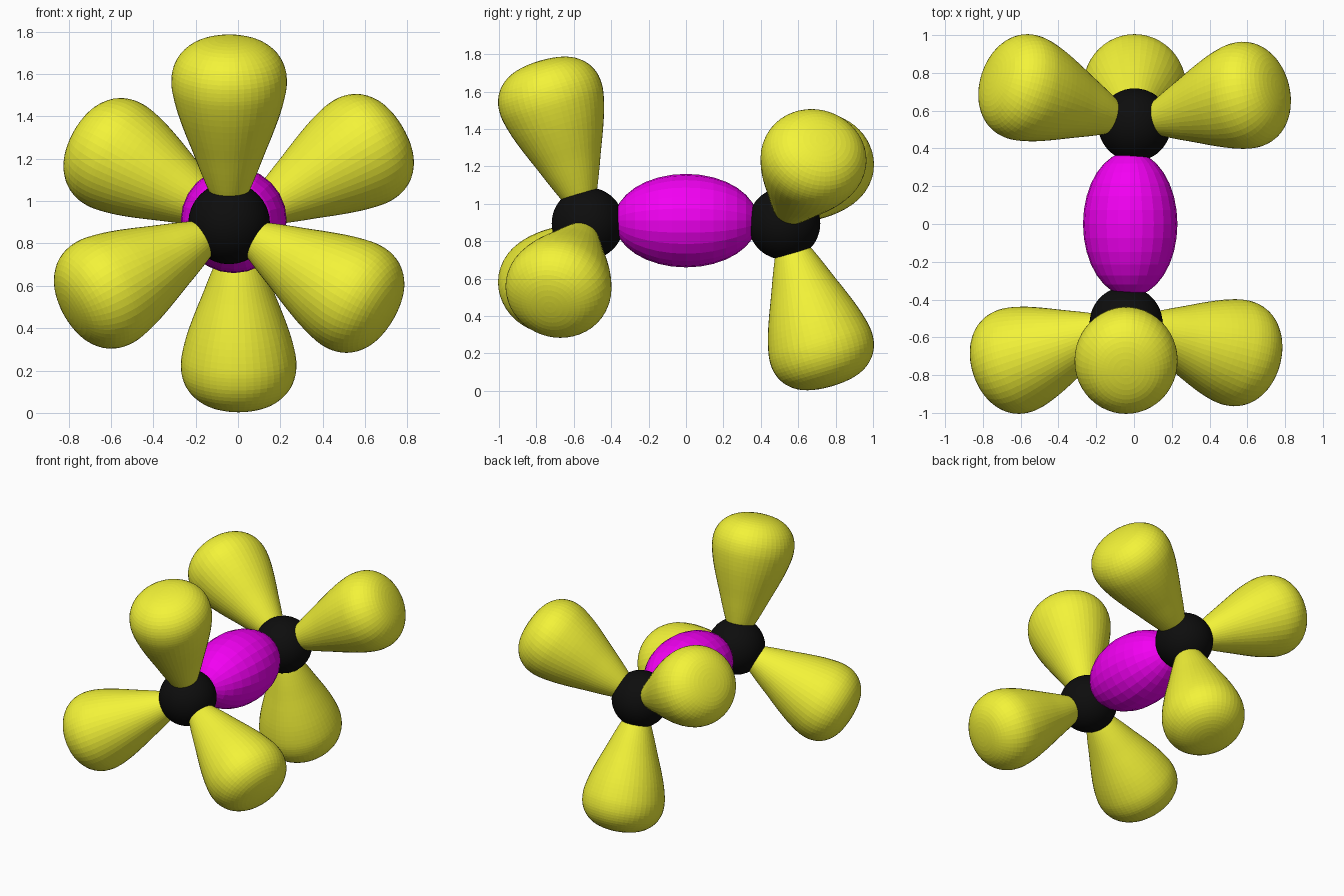
import bpy, bmesh, math
from mathutils import Vector, Matrix

if "Cube" in bpy.data.objects:
    bpy.data.objects.remove(bpy.data.objects["Cube"])


def material(name, rgb):
    m = bpy.data.materials.new(name)
    m.diffuse_color = (*rgb, 1)
    m.use_nodes = True
    m.node_tree.nodes["Principled BSDF"].inputs["Base Color"].default_value = m.diffuse_color
    return m


BLACK = material("black", (0.004, 0.004, 0.004))
YELLOW = material("yellow", (0.9, 0.9, 0.04))
MAGENTA = material("magenta", (0.9, 0.0, 0.9))


def finish(bm, name, mat):
    bmesh.ops.recalc_face_normals(bm, faces=bm.faces)
    me = bpy.data.meshes.new(name)
    bm.to_mesh(me)
    bm.free()
    me.materials.append(mat)
    ob = bpy.data.objects.new(name, me)
    bpy.context.collection.objects.link(ob)
    return ob


def ellipsoid(name, centre, radii, segs, rings, mat):
    # poles lie along y
    bm = bmesh.new()
    mx = (Matrix.Translation(centre) @ Matrix.Diagonal((*radii, 1))
          @ Matrix.Rotation(math.pi / 2, 4, 'X'))
    bmesh.ops.create_uvsphere(bm, u_segments=segs, v_segments=rings, radius=1, matrix=mx)
    return finish(bm, name, mat)


# teardrop profile: distance along the axis, radius
KEYS = [(-0.1, -0.065), (0, 0), (0.1, 0.065), (0.16, 0.095), (0.25, 0.132), (0.35, 0.17),
        (0.45, 0.209), (0.55, 0.244), (0.64, 0.267), (0.70, 0.273), (0.76, 0.265),
        (0.82, 0.235), (0.87, 0.178), (0.898, 0.1), (0.907, 0), (0.898, -0.1)]


def smooth_profile(keys, steps=3):
    pts = []
    for i in range(1, len(keys) - 2):
        p0, p1, p2, p3 = (Vector(k) for k in keys[i - 1:i + 3])
        for j in range(steps):
            t = j / steps
            pts.append(0.5 * (2 * p1 + (p2 - p0) * t + (2 * p0 - 5 * p1 + 4 * p2 - p3) * t ** 2
                              + (3 * p1 - p0 - 3 * p2 + p3) * t ** 3))
    pts.append(Vector(keys[-2]))
    return pts


PROFILE = smooth_profile(KEYS)


def lobe(name, origin, angle, tilt, side, segs=48):
    # angle is measured in the front plane; side is -1 for front, 1 for back
    a, t = math.radians(angle), math.radians(tilt)
    axis = Vector((math.cos(t) * math.cos(a), side * math.sin(t), math.cos(t) * math.sin(a)))
    u = Vector((-math.sin(a), 0, math.cos(a)))
    v = axis.cross(u) * 1.04
    bm = bmesh.new()
    rings = []
    for s, r in PROFILE:
        n = 1 if r < 1e-6 else segs
        rings.append([bm.verts.new(origin + axis * s + (u * math.cos(k * math.tau / segs)
                      + v * math.sin(k * math.tau / segs)) * r) for k in range(n)])
    for lo, hi in zip(rings, rings[1:]):
        for k in range(segs):
            quad = [lo[k % len(lo)], lo[(k + 1) % len(lo)], hi[(k + 1) % len(hi)], hi[k % len(hi)]]
            bm.faces.new(list(dict.fromkeys(quad)))
    return finish(bm, name, YELLOW)


# central bond between the two cores
ellipsoid("centre_bond", (-0.02, 0, 0.91), (0.25, 0.385, 0.25), 24, 16, MAGENTA)

# two cores, each with three lobes; the back set is the front set turned about x
for side, label, x in ((-1, "front", -0.042), (1, "back", 0.003)):
    c = Vector((x, side * 0.525, 0.895))
    core = ellipsoid(label + "_core", c, (0.193,) * 3, 32, 24, BLACK)
    core.data.polygons.foreach_set("use_smooth", [True] * len(core.data.polygons))
    for part, angle, tilt in (("middle", 90, 16.5), ("left", 209, 16.5), ("right", 329.5, 13)):
        lobe(f"{label}_{part}_lobe", c, -side * angle, tilt, side)
